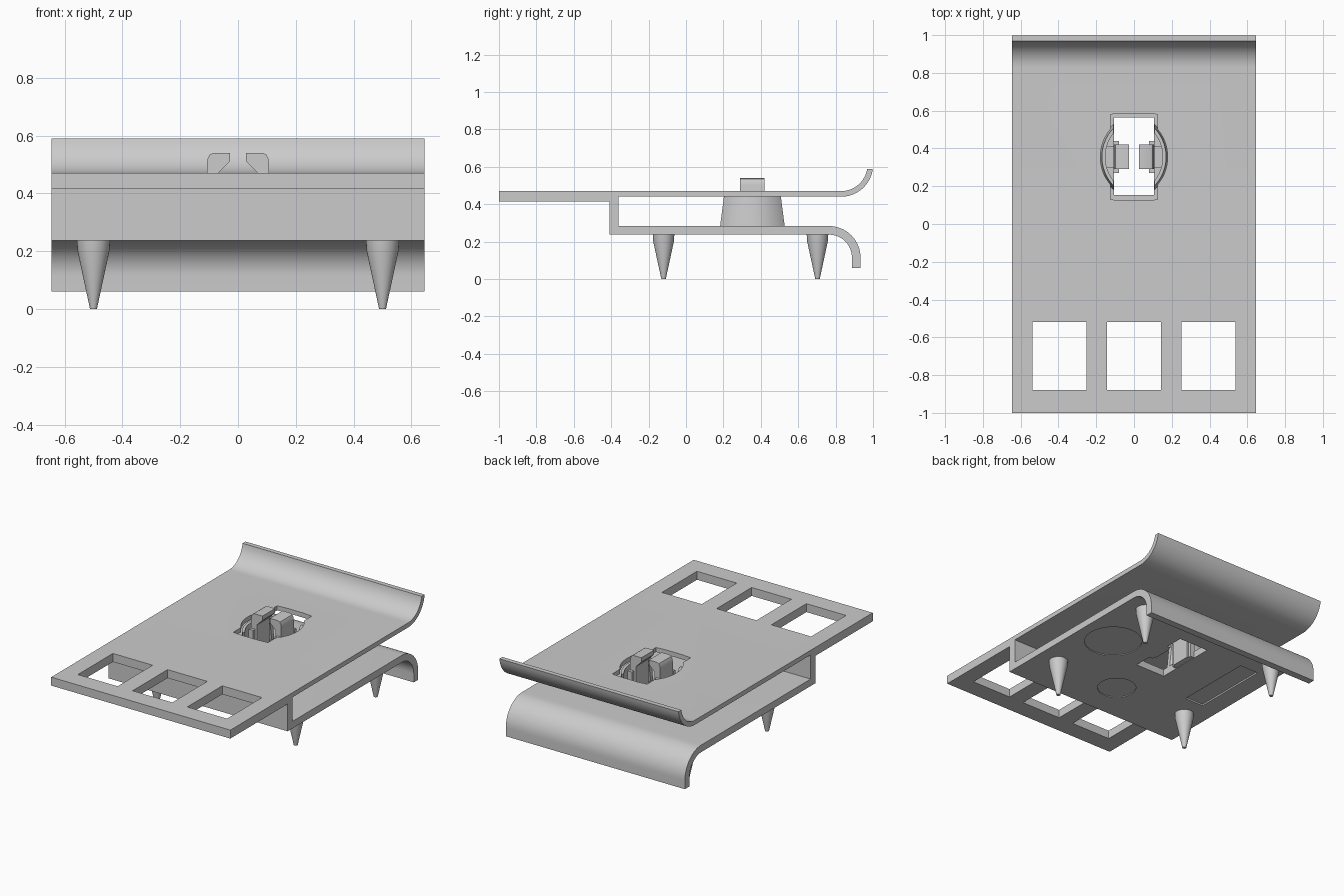
import bpy, bmesh
from math import cos, sin, radians, sqrt, asin

if "Cube" in bpy.data.objects:
    bpy.data.objects.remove(bpy.data.objects["Cube"])


def loft(name, bottom, top):
    """Closed solid between two matching outlines of 3D points."""
    bm = bmesh.new()
    a = [bm.verts.new(p) for p in bottom]
    b = [bm.verts.new(p) for p in top]
    n = len(a)
    bm.faces.new(a[::-1])
    bm.faces.new(b)
    for i in range(n):
        j = (i + 1) % n
        bm.faces.new((a[i], a[j], b[j], b[i]))
    bmesh.ops.recalc_face_normals(bm, faces=bm.faces)
    me = bpy.data.meshes.new(name)
    bm.to_mesh(me)
    bm.free()
    ob = bpy.data.objects.new(name, me)
    bpy.context.collection.objects.link(ob)
    return ob


def upright(name, pts, z0, z1):
    return loft(name, [(x, y, z0) for x, y in pts], [(x, y, z1) for x, y in pts])


def box(name, x0, x1, y0, y1, z0, z1):
    return upright(name, [(x0, y0), (x1, y0), (x1, y1), (x0, y1)], z0, z1)


def arc(cx, cy, r, a0, a1, n=16):
    steps = [radians(a0 + (a1 - a0) * i / n) for i in range(n + 1)]
    return [(cx + r * cos(t), cy + r * sin(t)) for t in steps]


def activate(ob):
    bpy.ops.object.select_all(action='DESELECT')
    ob.select_set(True)
    bpy.context.view_layer.objects.active = ob


def cut(target, cutter):
    cutter.hide_render = True
    activate(target)
    m = target.modifiers.new("cut", 'BOOLEAN')
    m.operation, m.solver, m.object = 'DIFFERENCE', 'EXACT', cutter
    bpy.ops.object.modifier_apply(modifier=m.name)
    bpy.data.objects.remove(cutter)


def smooth(ob):
    activate(ob)
    bpy.ops.object.shade_smooth_by_angle(angle=radians(30))


W = 0.645
CY = 0.355  # centre of the latch along y

# folded body: one side profile with upper plate, web and lower plate
profile = [(-1, .415), (-.41, .415), (-.41, .237)]
profile += arc(.765, .115, .122, 90, 0) + [(.887, .06), (.933, .06)]
profile += arc(.765, .115, .168, 0, 90)
profile += [(-.36, .283), (-.36, .44)]
profile += arc(.83, .61, .17, -90, -7) + arc(.83, .61, .14, -8.5, -90)
profile += [(-1, .47)]
body = loft("folded_plate", [(-W, y, z) for y, z in profile], [(W, y, z) for y, z in profile])

# three windows at the front
for cx in (-.394, 0, .394):
    cut(body, box("window_cutter", cx - .143, cx + .143, -.88, -.52, .35, .55))

# latch opening in the upper plate: slot with bowed ends and rounded sides
R, OFF = .228, .05
A = 39
right = arc(-OFF, CY, R, -A, A)
left = [(-x, y) for x, y in reversed(right)]
edge = .125
outline = [(edge, CY - sqrt(R * R - (edge + OFF) ** 2))] + [p for p in right if p[0] > edge]
outline += [(edge, CY + sqrt(R * R - (edge + OFF) ** 2)), (edge, .58), (.06, .586)]
outline += [(-x, y) for x, y in reversed(outline)]
low = [(-edge, .13), (-.06, .124), (.06, .124), (edge, .13)]
cut(body, upright("slot_cutter", outline + low, .4, .52))

# opening in the lower plate
cut(body, box("opening_cutter", -.107, .107, .153, .565, .2, .32))

# shallow marks and plaque recess underneath
for cx, cy, r in ((.4, .28, .175), (.02, -.14, .117)):
    cut(body, upright("mark_cutter", arc(cx, cy, r, 0, 352.5, 47), .2, .242))
cut(body, box("plaque_cutter", -.52, -.385, .03, .55, .2, .247))
smooth(body)


def shell(r, z, s, thick=.018):
    """Curved wall outline on one side of the latch."""
    a = 90 - 180 / 3.14159265 * asin((.109 + OFF) / r)
    b = 90 - 180 / 3.14159265 * asin((.109 + OFF) / (r - thick))
    pts = arc(-OFF, CY, r, -a, a, 20) + arc(-OFF, CY, r - thick, b, -b, 20)
    return [(s * x, y, z) for x, y in pts]


hook = [(.108, .24), (.108, .50), (.105, .52), (.098, .534), (.086, .54),
        (.027, .54), (.027, .512), (.066, .472), (.07, .24)]
for s, side in ((-1, "left"), (1, "right")):
    # curved guard wall between the plates
    smooth(loft("latch_guard_" + side, shell(.235, .28, s), shell(.22, .441, s)))
    # hook with inward head
    smooth(loft("latch_hook_" + side, [(s * x, .29, z) for x, z in hook],
                [(s * x, .42, z) for x, z in hook]))
    # ribs beside the hook and its foot
    for y in (.27, .42):
        box("latch_rib_" + side, s * .08, s * .112, y, y + .02, .24, .44)
    box("latch_foot_" + side, s * .1, s * .15, .30, .41, .24, .31)

    # tapered spikes
    for y, end in ((-.12, "front"), (.703, "back")):
        bm = bmesh.new()
        rings = [[bm.verts.new((px, py, z)) for px, py in arc(s * .5, y, r, 0, 348.75, 31)]
                 for z, r in ((0, .012), (.2, .055), (.24, .058))]
        for lo, hi in zip(rings, rings[1:]):
            for i in range(32):
                j = (i + 1) % 32
                bm.faces.new((lo[i], lo[j], hi[j], hi[i]))
        bm.faces.new(rings[0][::-1])
        bm.faces.new(rings[-1])
        me = bpy.data.meshes.new("spike")
        bm.to_mesh(me)
        bm.free()
        ob = bpy.data.objects.new(f"spike_{end}_{side}", me)
        bpy.context.collection.objects.link(ob)
        smooth(ob)
